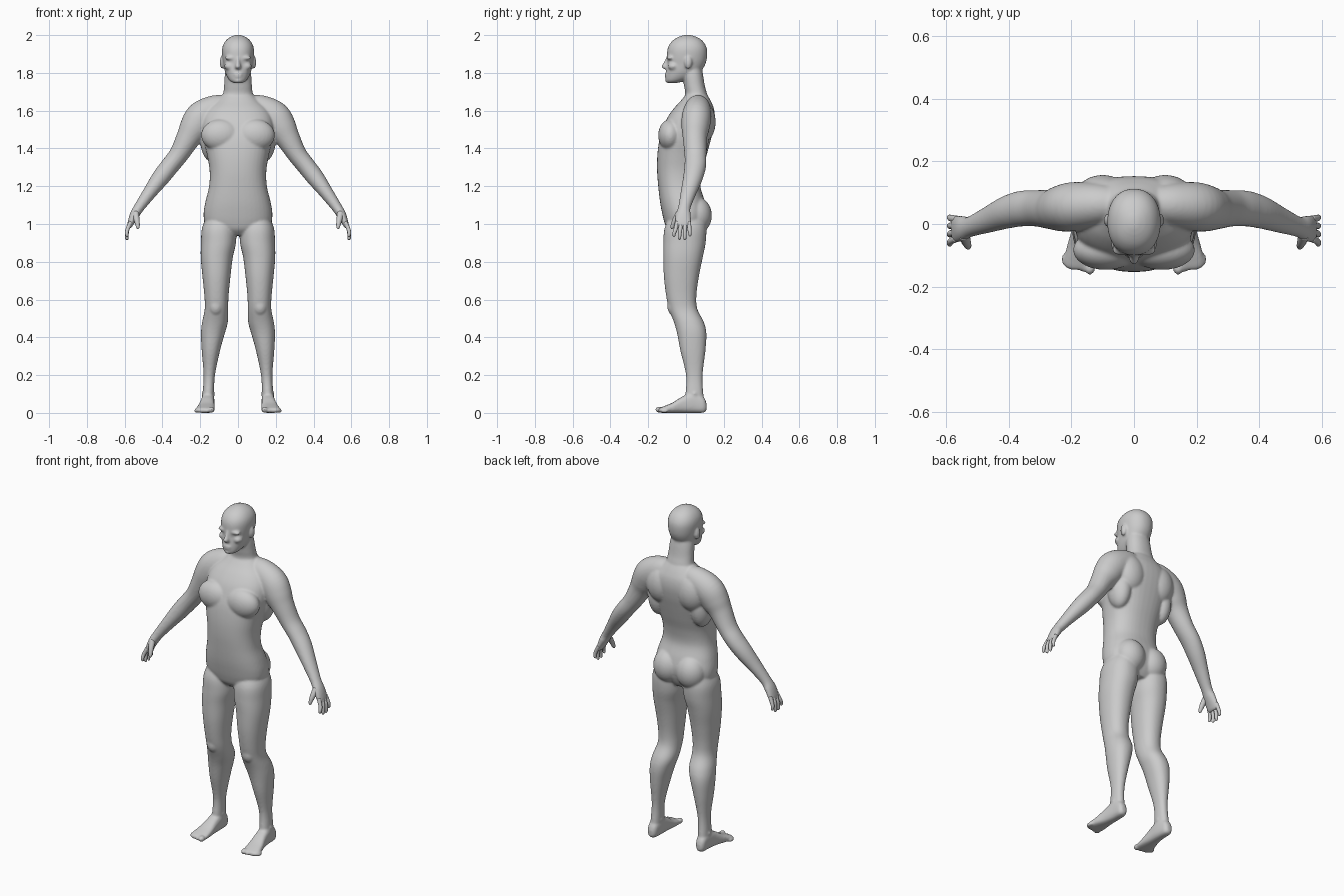
import bpy, bmesh, math
from mathutils import Vector, Matrix

SEG = 40


def resample(rows, steps=5):
    """Catmull-Rom interpolation through rows of numbers."""
    out = []
    for i in range(len(rows) - 1):
        a, b, c, d = (rows[max(0, min(len(rows) - 1, i + k))] for k in (-1, 0, 1, 2))
        for s in range(steps):
            t = s / steps
            out.append([0.5 * (2 * q + (r - p) * t + (2 * p - 5 * q + 4 * r - w) * t * t
                               + (3 * q - p - 3 * r + w) * t ** 3)
                        for p, q, r, w in zip(a, b, c, d)])
    return out + [list(rows[-1])]


def skin(bm, rings, power, sides):
    """Skin superellipse rings (centre, u, v), once per side."""
    for sx in sides:
        loops = []
        for c, u, v in rings:
            loop = []
            for k in range(SEG):
                a = 2 * math.pi * k / SEG
                ca, sa = math.cos(a), math.sin(a)
                p = (c + u * math.copysign(abs(ca) ** (2 / power), ca)
                     + v * math.copysign(abs(sa) ** (2 / power), sa))
                loop.append(bm.verts.new((p.x * sx, p.y, p.z)))
            loops.append(loop)
        for l0, l1 in zip(loops, loops[1:]):
            for k in range(SEG):
                j = (k + 1) % SEG
                bm.faces.new((l0[k], l0[j], l1[j], l1[k]))
        bm.faces.new(loops[0])
        bm.faces.new(loops[-1])


def loft(bm, rows, axis='z', power=2.2, sides=(1, -1)):
    """Rows (t, a0, a1, b0, b1): bounds of each section along z or y."""
    rings = []
    for t, a0, a1, b0, b1 in resample(rows):
        a, b, ra, rb = (a0 + a1) / 2, (b0 + b1) / 2, (a1 - a0) / 2, (b1 - b0) / 2
        if axis == 'z':
            rings.append((Vector((a, b, t)), Vector((ra, 0, 0)), Vector((0, rb, 0))))
        else:
            rings.append((Vector((a, t, b)), Vector((ra, 0, 0)), Vector((0, 0, rb))))
    skin(bm, rings, power, sides)


def centred(bm, rows, power=2.2):
    """Rows (z, half width, y front, y back) symmetric about x = 0."""
    loft(bm, [(z, -w, w, y0, y1) for z, w, y0, y1 in rows], 'z', power, (1,))


def tube(bm, rows):
    """Rows (x, y, z, thickness radius, y radius) along a limb."""
    pts = resample(rows)
    pos = [Vector(p[:3]) for p in pts]
    rings = []
    for i, p in enumerate(pts):
        t = (pos[min(i + 1, len(pts) - 1)] - pos[max(i - 1, 0)]).normalized()
        v = Vector((0, 1, 0))
        v = (v - t * v.dot(t)).normalized()
        rings.append((pos[i], v.cross(t) * p[3], v * p[4]))
    skin(bm, rings, 2.0, (1, -1))


def blob(bm, c, r):
    """Ellipsoid, mirrored when off centre."""
    for sx in ((1, -1) if c[0] else (1,)):
        m = Matrix.Translation((c[0] * sx, c[1], c[2])) @ Matrix.Diagonal((*r, 1))
        bmesh.ops.create_uvsphere(bm, u_segments=28, v_segments=18, radius=1, matrix=m)


def make_object(name, bm):
    bmesh.ops.recalc_face_normals(bm, faces=bm.faces[:])
    for f in bm.faces:
        f.smooth = True
    me = bpy.data.meshes.new(name)
    bm.to_mesh(me)
    bm.free()
    ob = bpy.data.objects.new(name, me)
    bpy.context.collection.objects.link(ob)
    return ob


bm = bmesh.new()

# torso
centred(bm, [(.94, .09, -.07, .07), (.97, .14, -.1, .09), (1.01, .176, -.115, .105),
             (1.06, .182, -.127, .112), (1.12, .172, -.138, .1), (1.2, .153, -.147, .076),
             (1.28, .15, -.153, .085), (1.36, .163, -.152, .108), (1.44, .182, -.142, .13),
             (1.5, .19, -.124, .145), (1.56, .185, -.1, .153), (1.61, .16, -.066, .148),
             (1.65, .115, -.03, .132), (1.68, .085, -.005, .115)], 2.35)
# neck
centred(bm, [(1.6, .12, -.03, .12), (1.68, .082, -.005, .113), (1.73, .074, -.01, .1),
             (1.79, .07, -.02, .09), (1.84, .06, -.02, .08)])
# chest, shoulder blades, flanks, buttocks
blob(bm, (.09, -.083, 1.47), (.105, .064, .085))
blob(bm, (.1, .085, 1.54), (.09, .072, .11))
blob(bm, (.14, .045, 1.45), (.06, .075, .12))
blob(bm, (.075, .056, 1.045), (.086, .081, .098))

# head
centred(bm, [(1.746, .022, -.098, -.05), (1.757, .042, -.106, -.01), (1.78, .058, -.107, .04),
             (1.81, .07, -.105, .08), (1.845, .077, -.1, .102), (1.88, .083, -.101, .111),
             (1.92, .085, -.099, .112), (1.95, .078, -.088, .102), (1.975, .061, -.066, .082),
             (1.992, .037, -.036, .052), (2.001, .012, -.008, .022)])
# nose, brow, eyes, cheeks, lips, ears
centred(bm, [(1.885, .010, -.105, -.07), (1.858, .011, -.117, -.07),
             (1.834, .017, -.132, -.07), (1.821, .015, -.119, -.07)], 2)
blob(bm, (.036, -.083, 1.879), (.036, .019, .011))
blob(bm, (.033, -.080, 1.859), (.016, .012, .008))
blob(bm, (.045, -.066, 1.835), (.028, .030, .022))
blob(bm, (0, -.1, 1.793), (.028, .014, .007))
blob(bm, (0, -.099, 1.779), (.024, .014, .007))
blob(bm, (0, -.092, 1.759), (.024, .018, .014))
blob(bm, (.085, .012, 1.855), (.012, .02, .034))

# shoulder, arm and palm
tube(bm, [(.06, .065, 1.625, .06, .055), (.12, .062, 1.605, .078, .07),
          (.19, .056, 1.565, .087, .078), (.23, .05, 1.51, .08, .074),
          (.263, .047, 1.455, .065, .064), (.312, .05, 1.37, .052, .058),
          (.36, .049, 1.308, .049, .057), (.408, .037, 1.247, .047, .052),
          (.465, .014, 1.17, .037, .042), (.522, -.008, 1.09, .028, .033),
          (.547, -.014, 1.05, .025, .04), (.566, -.016, 1.01, .018, .044),
          (.575, -.016, .985, .012, .042), (.578, -.016, .977, .004, .03)])

# leg
loft(bm, [(1.05, .03, .16, -.08, .09), (.98, .011, .19, -.113, .107),
          (.9, .011, .196, -.12, .104), (.82, .028, .197, -.12, .088),
          (.72, .04, .188, -.117, .068), (.62, .05, .178, -.105, .055),
          (.55, .052, .176, -.09, .06), (.48, .054, .19, -.064, .095),
          (.42, .07, .196, -.047, .108), (.33, .095, .192, -.03, .103),
          (.2, .122, .182, 0, .088), (.1, .127, .187, -.003, .092),
          (.03, .13, .187, -.01, .1)])
# kneecap and ankle bones
blob(bm, (.117, -.065, .565), (.038, .034, .05))
blob(bm, (.157, .045, .1), (.036, .022, .022))

# foot
loft(bm, [(.109, .147, .173, .015, .05), (.092, .132, .187, .001, .085),
          (.04, .125, .192, 0, .11), (-.02, .125, .2, 0, .086),
          (-.07, .123, .214, 0, .055), (-.11, .123, .223, 0, .038),
          (-.135, .128, .222, .001, .028), (-.146, .14, .205, .005, .022)], 'y', 2.7)
# toes
for i in range(5):
    r = .017 if i == 0 else .011
    blob(bm, (.141 + .019 * i + (.004 if i else 0), -.141 + .007 * i, r), (r, .022, r))

body = make_object("body", bm)
fuse = body.modifiers.new("fuse", 'REMESH')
fuse.mode = 'VOXEL'
fuse.voxel_size = .006
fuse.use_smooth_shade = True
soft = body.modifiers.new("soften", 'SMOOTH')
soft.factor = .5
soft.iterations = 8

# fingers and thumb
SEG = 14
bm = bmesh.new()
for y0, y1, tip in ((-.047, -.063, .932), (-.026, -.034, .916), (-.005, -.006, .915), (.016, .021, .934)):
    ym = (y0 + y1) / 2
    tube(bm, [(.568, y0, 1.01, .011, .011), (.585, ym, .972, .0105, .0105),
              (.589, y1, tip + .018, .009, .009), (.587, y1, tip + .005, .007, .007),
              (.586, y1, tip, .002, .002)])
tube(bm, [(.543, -.035, 1.06, .018, .017), (.536, -.058, 1.022, .015, .014),
          (.531, -.07, .993, .011, .011), (.53, -.074, .98, .008, .008),
          (.53, -.075, .973, .002, .002)])
make_object("fingers", bm)
